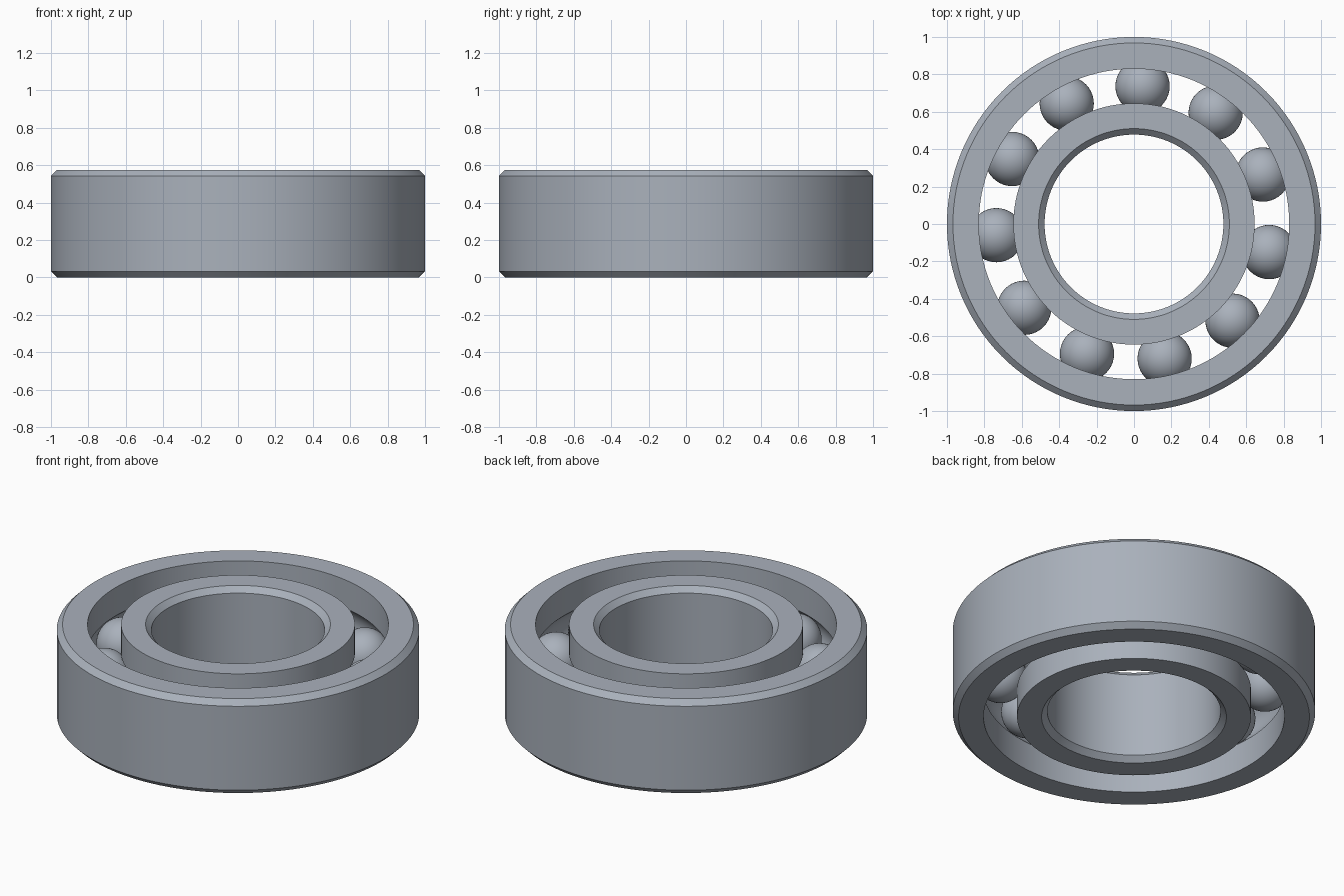
import bpy, bmesh, math
from mathutils import Matrix, Vector

if "Cube" in bpy.data.objects:
    bpy.data.objects.remove(bpy.data.objects["Cube"], do_unlink=True)

HEIGHT = 0.575
MID = HEIGHT / 2
CHAMFER = 0.032
PITCH_R = 0.738     # radius of the circle of ball centres
BALL_R = 0.145
BALLS = 11
FIRST_ANGLE = math.radians(21)
SEGMENTS = 128

# Brushed steel for every part
steel = bpy.data.materials.new("steel_grey")
steel.use_nodes = True
colour = (0.40, 0.44, 0.50, 1)
steel.diffuse_color = colour
bsdf = steel.node_tree.nodes["Principled BSDF"]
bsdf.inputs["Base Color"].default_value = colour
bsdf.inputs["Roughness"].default_value = 0.5


def finish(name, bm):
    """Turn a bmesh into a smooth steel object with sharp edges kept."""
    bmesh.ops.recalc_face_normals(bm, faces=bm.faces)
    mesh = bpy.data.meshes.new(name)
    bm.to_mesh(mesh)
    bm.free()
    mesh.materials.append(steel)
    obj = bpy.data.objects.new(name, mesh)
    bpy.context.collection.objects.link(obj)
    bpy.ops.object.select_all(action="DESELECT")
    obj.select_set(True)
    bpy.context.view_layer.objects.active = obj
    bpy.ops.object.shade_smooth_by_angle(angle=math.radians(30))
    return obj


def race_ring(name, plain_r, race_r, steps=14):
    """Lathe a ring: chamfered on the plain side, ball groove on the other."""
    side = 1 if race_r > PITCH_R else -1
    groove_r = BALL_R + 0.002
    half = math.acos(abs(race_r - PITCH_R) / groove_r)
    inset = plain_r - side * CHAMFER
    profile = [(race_r, 0), (inset, 0), (plain_r, CHAMFER),
               (plain_r, HEIGHT - CHAMFER), (inset, HEIGHT), (race_r, HEIGHT)]
    for i in range(steps + 1):
        a = half - 2 * half * i / steps
        profile.append((PITCH_R + side * groove_r * math.cos(a),
                        MID + groove_r * math.sin(a)))
    bm = bmesh.new()
    verts = [bm.verts.new((r, 0, z)) for r, z in profile]
    edges = [bm.edges.new((v, verts[i - 1])) for i, v in enumerate(verts)]
    bmesh.ops.spin(bm, geom=verts + edges, cent=(0, 0, 0), axis=(0, 0, 1),
                   angle=math.tau, steps=SEGMENTS, use_merge=True)
    bmesh.ops.remove_doubles(bm, verts=bm.verts, dist=0.0001)
    return finish(name, bm)


# Outer and inner rings
race_ring("outer_ring", 1.0, 0.83)
race_ring("inner_ring", 0.478, 0.645)

# Balls spaced evenly between the races
for i in range(BALLS):
    angle = FIRST_ANGLE + math.tau * i / BALLS
    centre = Vector((PITCH_R * math.cos(angle), PITCH_R * math.sin(angle), MID))
    bm = bmesh.new()
    bmesh.ops.create_uvsphere(bm, u_segments=40, v_segments=24, radius=BALL_R,
                              matrix=Matrix.Translation(centre))
    finish(f"ball_{i + 1}", bm)
